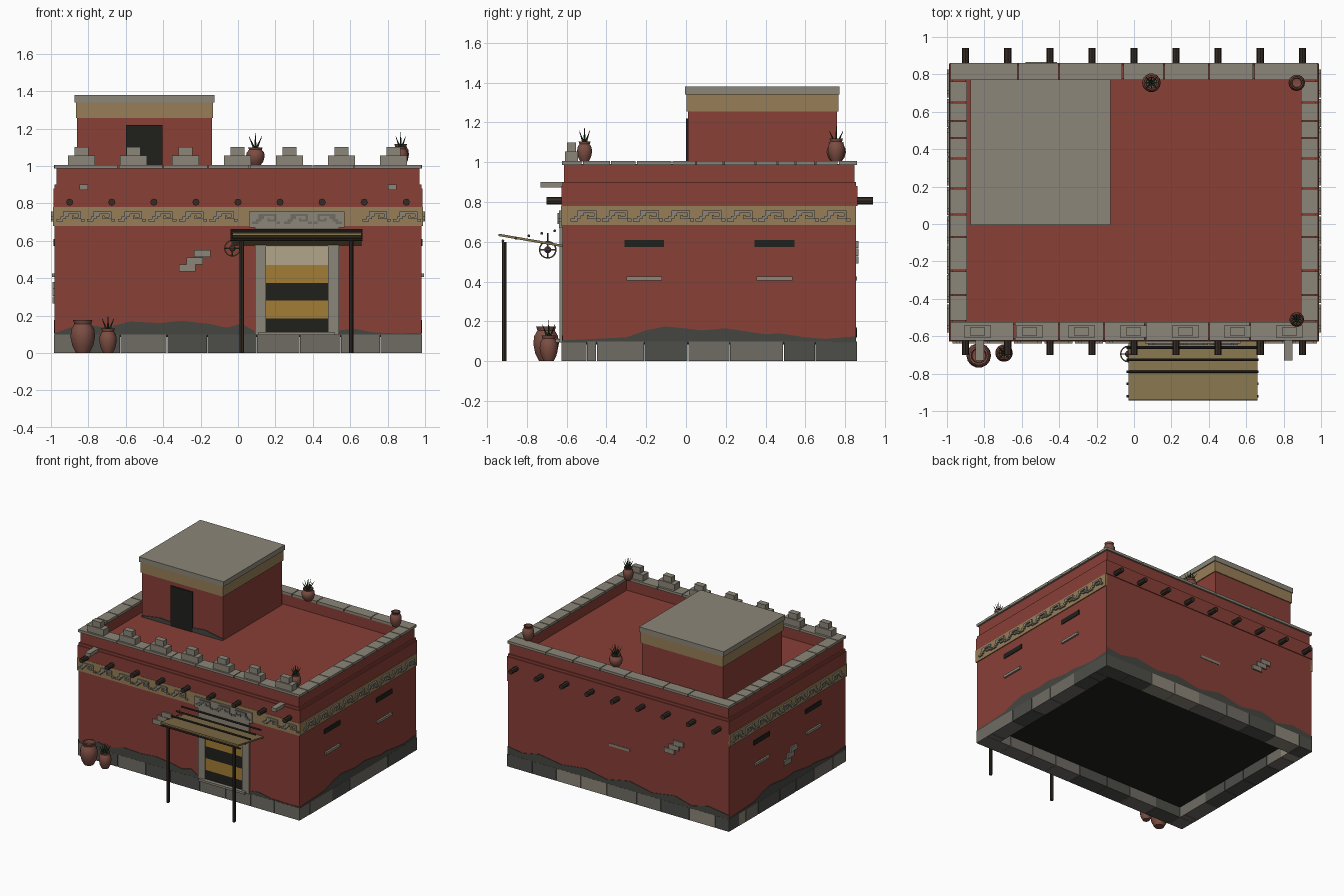
import bpy, bmesh, math, random
from mathutils import Vector, Matrix

if "Cube" in bpy.data.objects:
    bpy.data.objects.remove(bpy.data.objects["Cube"])
random.seed(4)
X, Y0, Y1 = 0.98, -0.62, 0.855


def mat(name, r, g, b):
    m = bpy.data.materials.new(name)
    m.diffuse_color = (r, g, b, 1)
    m.use_nodes = True
    m.node_tree.nodes["Principled BSDF"].inputs["Base Color"].default_value = m.diffuse_color
    return m


RED = mat("red_plaster", .25, .05, .037)
STONE = mat("pale_stone", .26, .24, .19)
MID = mat("mid_stone", .16, .15, .13)
DARK = mat("dark_stone", .075, .075, .068)
STAIN = mat("damp_stain", .06, .06, .052)
TAN = mat("ochre_band", .31, .21, .095)
BLACK = mat("shadow", .014, .014, .012)
WOOD = mat("dark_wood", .035, .025, .018)
MATTING = mat("reed_matting", .23, .17, .07)
CLAY = mat("clay", .2, .075, .055)
LEAF = mat("leaf", .03, .07, .03)
GOLD = mat("gold_cloth", .36, .2, .035)
CREAM = mat("cream_cloth", .45, .38, .26)
PURPLE = mat("lamp_glass", .12, .04, .1)


def finish(name, bm, m):
    bmesh.ops.recalc_face_normals(bm, faces=bm.faces)
    me = bpy.data.meshes.new(name)
    bm.to_mesh(me)
    bm.free()
    me.materials.append(m)
    ob = bpy.data.objects.new(name, me)
    bpy.context.collection.objects.link(ob)
    return ob


# boxes given as (x0, x1, y0, y1, z0, z1), joined in one mesh
def boxes(name, m, items):
    bm = bmesh.new()
    for x0, x1, y0, y1, z0, z1 in items:
        c = Vector((x0 + x1, y0 + y1, z0 + z1)) / 2
        bmesh.ops.create_cube(bm, size=1, matrix=Matrix.Translation(c) @
                              Matrix.Diagonal((abs(x1 - x0), abs(y1 - y0), abs(z1 - z0), 1)))
    return finish(name, bm, m)


# box on a wall: u along the wall, d outwards
def on(face, u0, u1, z0, z1, d0, d1):
    return {'F': (u0, u1, Y0 - d1, Y0 - d0, z0, z1), 'B': (u0, u1, Y1 + d0, Y1 + d1, z0, z1),
            'R': (X + d0, X + d1, u0, u1, z0, z1), 'L': (-X - d1, -X - d0, u0, u1, z0, z1)}[face]


# cylinders given as (start, end, radius)
def rods(name, m, items, sides=8, tip=1):
    bm = bmesh.new()
    for a, b, r in items:
        a, b = Vector(a), Vector(b)
        q = (b - a).to_track_quat('Z', 'Y').to_matrix().to_4x4()
        bmesh.ops.create_cone(bm, cap_ends=True, segments=sides, radius1=r, radius2=r * tip,
                              depth=(b - a).length, matrix=Matrix.Translation((a + b) / 2) @ q)
    return finish(name, bm, m)


# walls, parapet and sunken roof
boxes("main_walls", RED, [(-X, X, Y0, Y1, .1, .9)])
boxes("upper_wall_band", RED, [(-X - .006, X + .006, Y0 - .006, Y1 + .006, .78, .88)])
boxes("parapet", RED, [(-.97, .97, -.612, -.535, .88, .99), (-.97, .97, .775, .847, .88, .99),
                       (-.97, -.9, -.535, .775, .88, .99), (.9, .97, -.535, .775, .88, .99)])
boxes("floor_underside", BLACK, [(-.9, .9, -.54, .78, .085, .105)])

# foundation blocks
blocks = {STONE: [], MID: [], DARK: []}
fx = [-.985, -.86, -.63, -.38, -.165, .1, .33, .55, .76, .985]
sy = [-.5, -.45, -.21, .01, .22, .49, .65, .735]
for face, cuts in (('F', fx), ('B', fx), ('R', sy), ('L', sy)):
    for a, b in zip(cuts, cuts[1:]):
        kind = random.choice([MID, MID, DARK, DARK, STONE])
        blocks[kind].append(on(face, a + .002, b - .002, 0, .098, -.12, .005))
for i, (m, items) in enumerate(blocks.items()):
    boxes(f"foundation_blocks_{i}", m, items)

# coping slabs
cop = []
cx = [-.985, -.64, -.4, -.16, .06, .4, .62, .985]
cy = [-.52, -.38, -.25, -.07, .05, .19, .35, .46, .55, .65, .765]
for a, b in zip(cx, cx[1:]):
    cop += [(a + .003, b - .003, -.622, -.525, .985, 1.005), (-b + .003, -a - .003, .77, .86, .985, 1.005)]
for a, b in zip(cy, cy[1:]):
    cop += [(s * .892, s * .985, a + .003, b - .003, .985, 1.005) for s in (-1, 1)]
boxes("coping_slabs", STONE, cop)

# stepped merlons along the front
mer = []
for i in range(7):
    x = -.837 + i * .278
    mer += [(x - .072, x + .072, -.608, -.542, 1.0, 1.055), (x - .038, x + .038, -.598, -.552, 1.055, 1.1)]
boxes("merlons", STONE, mer)

# roof room
boxes("roof_room", RED, [(-.86, -.14, .01, .76, .9, 1.27)])
boxes("roof_room_band", TAN, [(-.867, -.133, .003, .767, 1.255, 1.34)])
boxes("roof_room_slab", STONE, [(-.875, -.125, -.005, .772, 1.34, 1.38)])
boxes("roof_room_doorway", BLACK, [(-.6, -.405, .0, .02, .9, 1.22)])

# ochre frieze with stepped fret relief
boxes("frieze_band", TAN, [on('F', -X - .008, X + .008, .68, .78, -.01, .008),
                           on('R', Y0, Y1, .68, .78, -.01, .008), on('L', Y0, Y1, .68, .78, -.01, .008)])


def fret(face, u, z, d, s=1, k=1):
    parts = [(-.07, -.035, 0, .013), (-.05, -.02, .013, .027), (-.035, -.005, .027, .041),
             (-.035, .06, .041, .054), (.047, .06, .012, .041), (.012, .047, .012, .023),
             (.012, .023, .023, .032), (.06, .08, .0, .013)]
    return [on(face, *sorted((u + s * k * a, u + s * k * b)), z + k * c, z + k * e, .0, d)
            for a, b, c, e in parts]


relief = []
for i in range(12):
    u = -.9 + i * .1636
    if not -.02 < u < .62:
        relief += fret('F', u, .703, .018)
for i in range(9):
    u = -.51 + i * .157
    relief += fret('R', u, .703, .02) + fret('L', u, .703, .02)
boxes("frieze_relief", STONE, relief)

# roof beams and rain spouts
rods("roof_beams", WOOD, [((x * .225, a, .806), (x * .225, b, .806), .019)
                          for x in range(-4, 5) for a, b in ((-.70, -.58), (.82, .94))])
boxes("rain_spouts", STONE, [(s * .825 - .022, s * .825 + .022, -.73, -.58, .872, .9) for s in (-1, 1)])

# slits, ledges and exposed stone patches
boxes("side_slits", BLACK, [on(f, u, u + .2, .573, .61, -.01, .006) for f in 'RL' for u in (-.31, .345)])
ledges = [on(f, u, u + .18, .405, .425, -.01, .014) for f in 'RL' for u in (-.3, .355)]
ledges += [on('B', -.1, .08, .405, .425, -.01, .004)]
for f, u, z, s in (('F', -.26, .435, 1), ('B', -.46, .49, -1), ('L', .12, .265, -1)):
    for i in range(3):
        c = u + s * (i - .2) * .04
        ledges.append(on(f, c - .047, c + .04, z + i * .039, z + i * .039 + .037, -.01, .012))
boxes("exposed_stones", STONE, ledges)


# ragged damp stains above the foundation
def stain(name, face, pts, base=.095, shift=0):
    bm = bmesh.new()
    rows = []
    for d in (-.004, .004):
        lo, hi = [], []
        for u, h in pts:
            for z, row in ((base, lo), (h, hi)):
                x0, x1, y0, y1, _, _ = on(face, u, u, 0, 1, d, d)
                row.append(bm.verts.new((x0, y0 + shift, z)))
        rows.append((lo, hi))
    (a, b), (c, e) = rows
    for i in range(len(pts) - 1):
        for p, q in ((c, e), (b, e), (a, b)):
            bm.faces.new((p[i], p[i + 1], q[i + 1], q[i]))
    finish(name, bm, STAIN)


side = [(Y0, .105), (-.4, .115), (-.3, .12), (-.2, .155), (-.1, .175), (.08, .155), (.2, .165),
        (.4, .135), (.47, .14), (.6, .12), (.7, .112), (Y1, .125)]
stain("stain_right", 'R', side)
stain("stain_left", 'L', [(.235 - u, h) for u, h in side])
stain("stain_front", 'F', [(-X, .105), (-.9, .135), (-.8, .15), (-.7, .135), (-.58, .168), (-.42, .16),
                           (-.3, .172), (-.15, .155), (-.06, .135), (.02, .158), (.1, .11)])
stain("stain_front_right", 'F', [(.54, .12), (.62, .13), (.72, .11), (.85, .104), (X, .108)])
stain("stain_back", 'B', [(-X, .13), (-.8, .155), (-.65, .12), (-.5, .16), (-.3, .13), (-.1, .17),
                          (.1, .13), (.3, .165), (.5, .14), (.7, .17), (.85, .14), (X, .16)])
stain("stain_roof_room", 'F', [(-.86, .91), (-.7, .935), (-.5, .92), (-.3, .945), (-.14, .915)], .9, .628)

# doorway with striped curtain
boxes("door_frame", STONE, [on('F', .09, .15, .095, .67, -.01, .015), on('F', .48, .54, .095, .67, -.01, .015),
                            on('F', .11, .515, .095, .112, -.01, .035), on('F', .09, .54, .57, .67, -.01, .013),
                            on('F', .06, .57, .67, .755, -.01, .018)])
boxes("lintel_relief", MID, sum([fret('F', .145 + i * .17, .69, .026, 1 if i < 2 else -1) for i in range(3)], []))
for i, (m, z0, z1) in enumerate([(BLACK, .112, .185), (GOLD, .185, .28), (BLACK, .28, .375),
                                 (GOLD, .375, .47), (CREAM, .47, .572)]):
    boxes(f"curtain_stripe_{i}", m, [on('F', .15, .48, z0, z1, -.01, .006)])

# awning: posts, reed mat and poles
rods("awning_posts", WOOD, [((x, -.913, 0), (x, -.913, .6), .012) for x in (.02, .605)])
mat_ob = boxes("awning_mat", MATTING, [(-.345, .345, -.164, .164, -.006, .006)])
mat_ob.location = (.315, -.78, .607)
mat_ob.rotation_euler = (-math.atan2(.055, .32), 0, 0)
rods("awning_poles", WOOD, [((-.04, -.92 + i * .065, .605 + i * .0125), (.665, -.92 + i * .065, .605 + i * .0125), .007)
                            for i in range(5)])

# hanging ring lantern
LC = Vector((-.03, -.695, .56))
for i, rot in enumerate([(0, 0, 0), (math.pi / 2, 0, 0), (0, math.pi / 2, 0)]):
    bpy.ops.mesh.primitive_torus_add(location=LC, rotation=rot, major_radius=.041, minor_radius=.004,
                                     major_segments=16, minor_segments=5)
    bpy.context.object.name = f"lantern_ring_{i}"
    bpy.context.object.data.materials.append(MATTING)
bpy.ops.mesh.primitive_uv_sphere_add(segments=10, ring_count=6, radius=.018, location=LC)
bpy.context.object.name = "lantern_core"
bpy.context.object.data.materials.append(PURPLE)
rods("lantern_cord", WOOD, [(LC + Vector((0, 0, .04)), LC + Vector((0, 0, .085)), .003)])


# lathe-turned pots, some with spiky plants
def pot(name, x, y, z, r, h, plant=0):
    prof = [(0, 0), (.55, 0), (.85, .22), (1, .5), (.93, .72), (.68, .88), (.78, 1), (.62, 1), (.55, .85), (0, .8)]
    n = 14
    bm = bmesh.new()
    rings = [[bm.verts.new((x + r * a * math.cos(2 * math.pi * i / n), y + r * a * math.sin(2 * math.pi * i / n),
                            z + h * t)) for i in range(n)] for a, t in prof]
    for p, q in zip(rings, rings[1:]):
        for i in range(n):
            bm.faces.new((p[i], p[(i + 1) % n], q[(i + 1) % n], q[i]))
    bmesh.ops.remove_doubles(bm, verts=bm.verts, dist=1e-5)
    ob = finish(name, bm, CLAY)
    bpy.context.view_layer.objects.active = ob
    ob.select_set(True)
    bpy.ops.object.shade_smooth_by_angle(angle=math.radians(40))
    ob.select_set(False)
    if plant:
        base, blades = Vector((x, y, z + h * .8)), []
        for i in range(9):
            a, k = i * 2 * math.pi / 8, (0 if i == 8 else .7 + .25 * (i % 2))
            tip = Vector((r * k * math.cos(a), r * k * math.sin(a), plant * (1.2 - .45 * k) + h * .2))
            blades.append((base, base + tip, .008))
        rods(name + "_plant", LEAF, blades, 4, .05)


bpy.ops.object.select_all(action='DESELECT')
pot("large_ground_pot", -.83, -.703, 0, .066, .175)
pot("small_ground_pot", -.695, -.69, 0, .047, .13, .065)
pot("roof_pot_back", .093, .755, 1.003, .05, .095, .07)
pot("roof_pot_corner", .87, .755, 1.003, .044, .115)
pot("roof_pot_front", .87, -.51, 1.003, .039, .1, .065)
